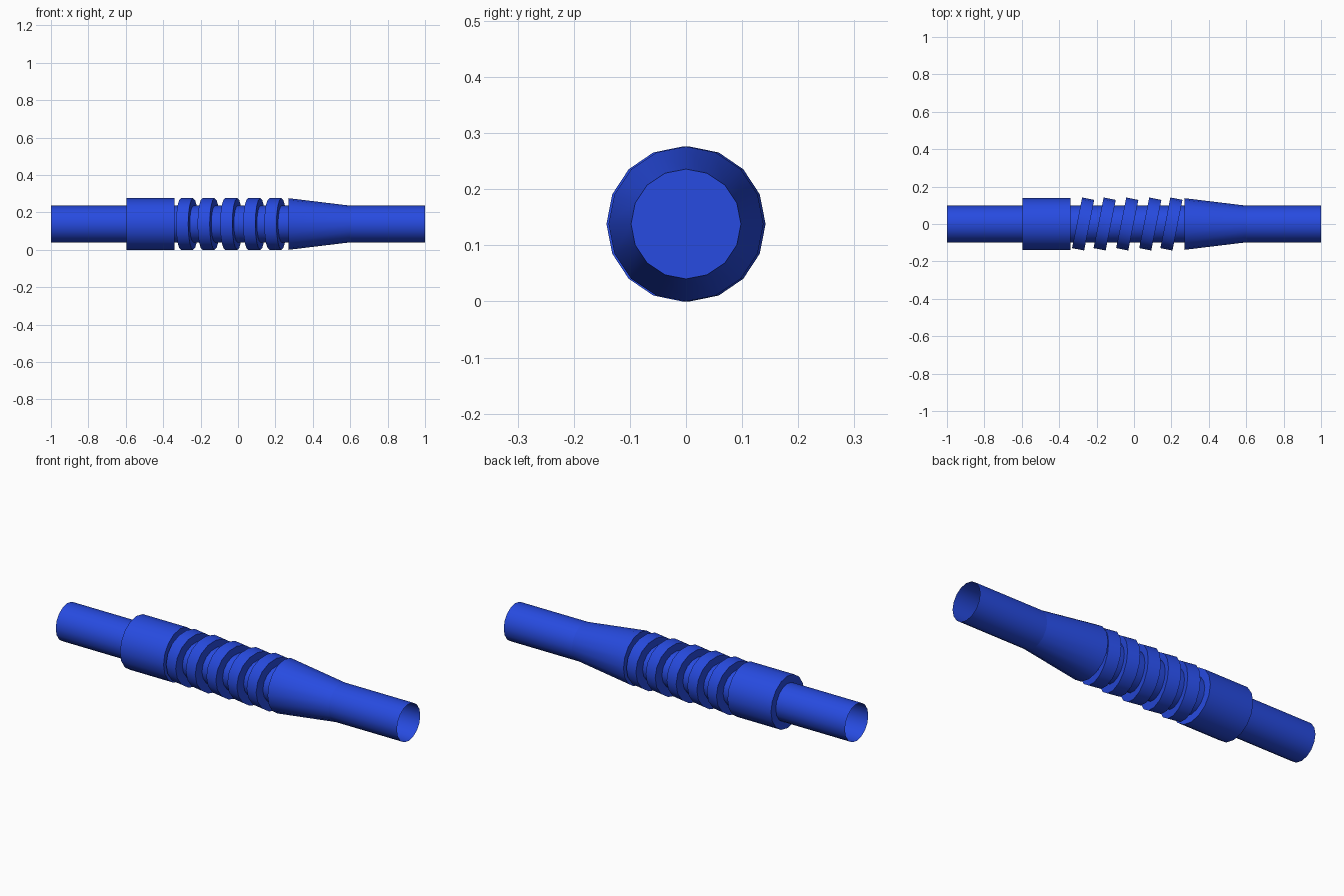
import bpy
from math import pi, radians

if "Cube" in bpy.data.objects:
    bpy.data.objects.remove(bpy.data.objects["Cube"])

Z = 0.138      # height of the axis
R_PIPE = 0.098
R_BODY = 0.138
SIDES = 16

blue = bpy.data.materials.new("blue")
blue.diffuse_color = (0.02, 0.07, 0.75, 1)
blue.use_nodes = True
blue.node_tree.nodes["Principled BSDF"].inputs["Base Color"].default_value = blue.diffuse_color


def tube(name, x0, x1, r0, r1, turn=0.0, fill='NGON'):
    """Cylinder or cone frustum along x from x0 to x1."""
    bpy.ops.mesh.primitive_cone_add(
        vertices=SIDES, radius1=r0, radius2=r1, depth=x1 - x0, end_fill_type=fill,
        location=((x0 + x1) / 2, 0, Z), rotation=(turn, pi / 2, 0))
    ob = bpy.context.object
    ob.name = name
    ob.data.materials.append(blue)
    bpy.ops.object.shade_smooth_by_angle(angle=radians(35))
    return ob


# open pipe running the whole length
tube("pipe", -1, 1, R_PIPE, R_PIPE, fill='NOTHING')

# thick sleeve and tapered collar
tube("sleeve", -0.595, -0.34, R_BODY, R_BODY)
tube("tapered_collar", 0.27, 0.6, R_BODY, R_PIPE)

# grip rings, turned half a facet against the sleeve
for i, x in enumerate((-0.272, -0.157, -0.036, 0.087, 0.2)):
    tube(f"grip_ring_{i + 1}", x - 0.033, x + 0.033, R_BODY, R_BODY, turn=pi / SIDES)
